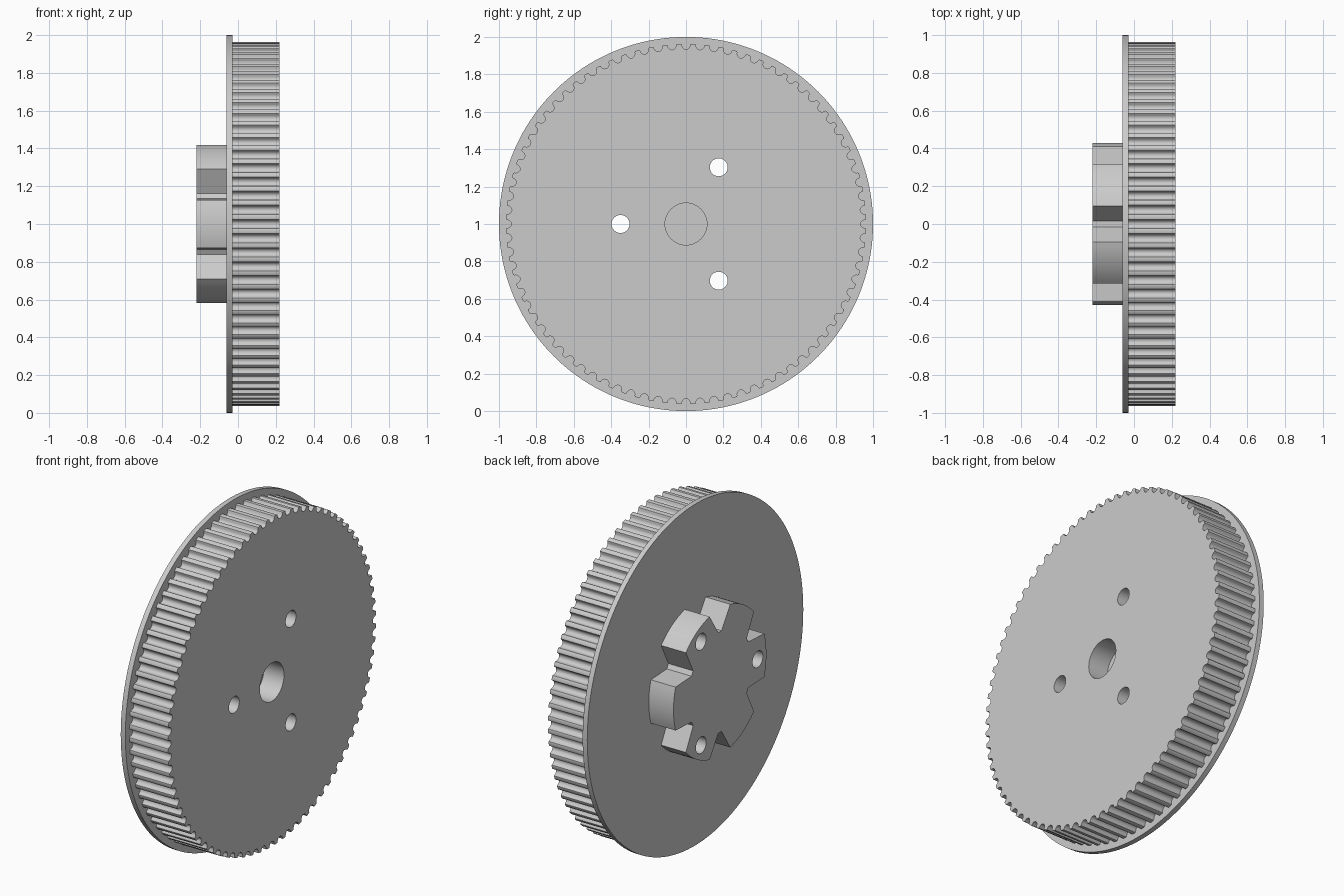
import bpy
import bmesh
from math import sin, cos, pi, radians

if "Cube" in bpy.data.objects:
    bpy.data.objects.remove(bpy.data.objects["Cube"], do_unlink=True)

metal = bpy.data.materials.new("plain grey")
metal.use_nodes = True
GREY = (0.6, 0.6, 0.6, 1)
metal.diffuse_color = GREY
metal.node_tree.nodes["Principled BSDF"].inputs["Base Color"].default_value = GREY

AXLE_Z = 1.0


def polar(radius, angle, side=0.0):
    """Point at a radius along an angle, shifted sideways by side."""
    return (radius * cos(angle) - side * sin(angle),
            radius * sin(angle) + side * cos(angle))


def circle(radius, count, centre=(0, 0)):
    pts = [polar(radius, 2 * pi * i / count) for i in range(count)]
    return [(centre[0] + y, centre[1] + z) for y, z in pts]


def prism(name, outline, x0, x1):
    """Extrude a y-z outline along the axle."""
    bm = bmesh.new()
    base = bm.faces.new([bm.verts.new((x0, y, AXLE_Z + z)) for y, z in outline])
    new = bmesh.ops.extrude_face_region(bm, geom=[base])["geom"]
    tops = [v for v in new if isinstance(v, bmesh.types.BMVert)]
    bmesh.ops.translate(bm, verts=tops, vec=(x1 - x0, 0, 0))
    bmesh.ops.recalc_face_normals(bm, faces=bm.faces)
    mesh = bpy.data.meshes.new(name)
    bm.to_mesh(mesh)
    bm.free()
    mesh.materials.append(metal)
    obj = bpy.data.objects.new(name, mesh)
    bpy.context.collection.objects.link(obj)
    return obj


def select(obj):
    bpy.ops.object.select_all(action="DESELECT")
    obj.select_set(True)
    bpy.context.view_layer.objects.active = obj


def cut(obj, cutters):
    select(obj)
    for cutter in cutters:
        mod = obj.modifiers.new("hole", "BOOLEAN")
        mod.operation = "DIFFERENCE"
        mod.solver = "EXACT"
        mod.object = cutter
        bpy.ops.object.modifier_apply(modifier=mod.name)


# Toothed belt wheel: rounded grooves cut into the rim
TEETH = 80
RIM = 0.963
half_groove = [(0.0285, 0), (0.0247, 0.0014), (0.0228, 0.005), (0.0209, 0.0131),
               (0.0172, 0.0206), (0.0095, 0.027)]
groove = ([(-s, d) for s, d in half_groove] + [(0, 0.0292)]
          + [(s, d) for s, d in reversed(half_groove)])
rim_outline = [polar(RIM - depth, 2 * pi * i / TEETH, side)
               for i in range(TEETH) for side, depth in groove]
wheel = prism("toothed_wheel", rim_outline, -0.03, 0.22)

# Thin belt flange
flange = prism("belt_flange", circle(1.0, 160), -0.06, -0.03)

# Six-lobed hub with tapered slots
LOBES = 6
HUB = 0.43
hub_outline = []
for i in range(LOBES):
    middle = 2 * pi * i / LOBES
    hub_outline += [polar(HUB, middle + radians(17.2) * t / 5) for t in range(-5, 6)]
    hub_outline += [polar(0.295, middle + pi / LOBES, s) for s in (-0.015, 0.015)]
hub = prism("lobed_hub", hub_outline, -0.22, -0.06)

# Three through holes and a blind centre bore
pins = [prism("screw_hole_cutter", circle(0.048, 32, polar(0.35, radians(a))), -0.5, 0.5)
        for a in (60, 180, 300)]
bore = prism("bore_cutter", circle(0.112, 48), 0.09, 0.5)
cut(wheel, pins + [bore])
cut(flange, pins)
cut(hub, pins)
for cutter in pins + [bore]:
    bpy.data.objects.remove(cutter, do_unlink=True)

for part in (wheel, flange, hub):
    select(part)
    bpy.ops.object.shade_smooth_by_angle(angle=radians(30))
